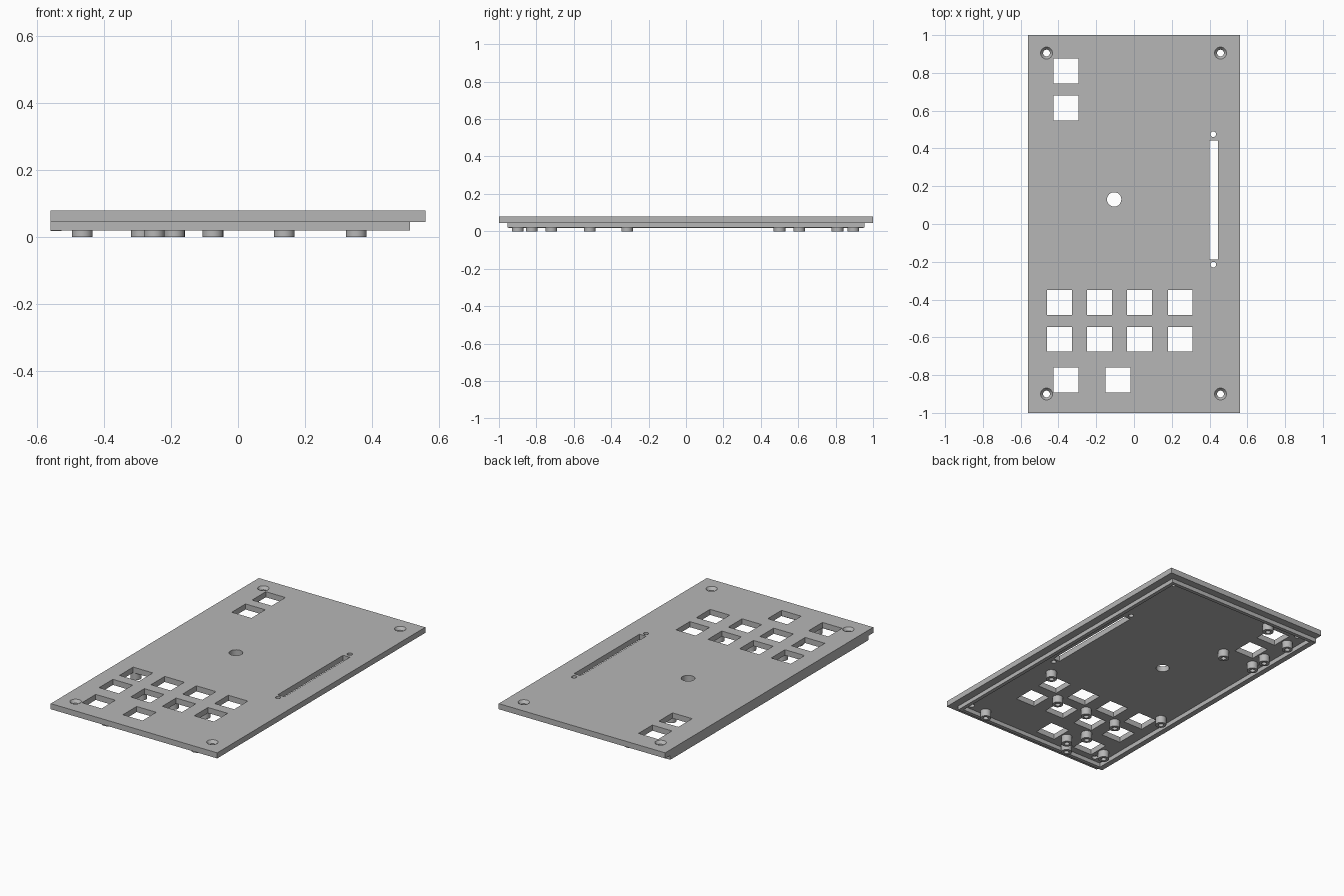
import bpy
import bmesh
from mathutils import Matrix

old = bpy.data.objects.get("Cube")
if old:
    bpy.data.objects.remove(old, do_unlink=True)

TOP, UNDER, RIM = 0.079, 0.045, 0.02

grey = bpy.data.materials.new("panel_grey")
grey.use_nodes = True
grey.diffuse_color = (0.47, 0.47, 0.47, 1)
grey.node_tree.nodes["Principled BSDF"].inputs["Base Color"].default_value = grey.diffuse_color


def add_box(bm, x0, x1, y0, y1, z0, z1):
    m = Matrix.Translation(((x0 + x1) / 2, (y0 + y1) / 2, (z0 + z1) / 2))
    m = m @ Matrix.Diagonal((x1 - x0, y1 - y0, z1 - z0, 1))
    return bmesh.ops.create_cube(bm, size=1, matrix=m)["verts"]


def add_cone(bm, x, y, z0, z1, r0, r1, sides=24):
    return bmesh.ops.create_cone(
        bm, cap_ends=True, segments=sides, radius1=r0, radius2=r1, depth=z1 - z0,
        matrix=Matrix.Translation((x, y, (z0 + z1) / 2)))["verts"]


def finish(bm, name):
    mesh = bpy.data.meshes.new(name)
    bm.to_mesh(mesh)
    bm.free()
    mesh.materials.append(grey)
    obj = bpy.data.objects.new(name, mesh)
    bpy.context.collection.objects.link(obj)
    return obj


def smooth(obj):
    bpy.ops.object.select_all(action="DESELECT")
    obj.select_set(True)
    bpy.context.view_layer.objects.active = obj
    bpy.ops.object.shade_smooth_by_angle()


def cut(target, cutter):
    cutter.hide_render = True
    mod = target.modifiers.new("cut", "BOOLEAN")
    mod.operation, mod.solver, mod.object = "DIFFERENCE", "EXACT", cutter
    bpy.context.view_layer.objects.active = target
    bpy.ops.object.modifier_apply(modifier=mod.name)
    bpy.data.objects.remove(cutter, do_unlink=True)


# Face plate
bm = bmesh.new()
add_box(bm, -0.56, 0.56, -1, 1, UNDER, TOP)
plate = finish(bm, "face_plate")

# Square button windows, slider slot and round through holes
LOW, HIGH = 0, 0.12
windows = [(-0.36, 0.81), (-0.36, 0.615), (-0.36, -0.825), (-0.085, -0.825)]
windows += [(x, y) for x in (-0.395, -0.183, 0.03, 0.245) for y in (-0.415, -0.61)]
screws = [(x, y) for x in (-0.463, 0.458) for y in (-0.9, 0.905)]
bm = bmesh.new()
for x, y in windows:
    add_box(bm, x - 0.066, x + 0.066, y - 0.066, y + 0.066, LOW, HIGH)
add_box(bm, 0.399, 0.444, -0.187, 0.441, LOW, HIGH)
holes = [(-0.105, 0.13, 0.038), (0.42, 0.475, 0.015), (0.42, -0.215, 0.015)]
holes += [(x, y, 0.018) for x, y in screws]
for x, y, r in holes:
    add_cone(bm, x, y, LOW, HIGH, r, r)
cut(plate, finish(bm, "opening_cutter"))

# Countersinks for the corner screws
bm = bmesh.new()
for x, y in screws:
    add_cone(bm, x, y, TOP - 0.02, TOP + 0.004, 0.016, 0.035)
cut(plate, finish(bm, "countersink_cutter"))
smooth(plate)

# Thin locating rim under the plate, flush with the left edge of the layout
EDGE = 0.955
walls = {
    "rim_front": (-0.56, 0.513, -EDGE, -EDGE + 0.022, RIM),
    "rim_back": (-0.56, 0.513, EDGE - 0.022, EDGE, RIM),
    "rim_slot_side": (0.49, 0.513, -EDGE, EDGE, RIM),
    "rim_button_side": (-0.56, -0.527, -EDGE + 0.005, EDGE - 0.005, RIM - 0.002),
}
for name, (x0, x1, y0, y1, z0) in walls.items():
    bm = bmesh.new()
    add_box(bm, x0, x1, y0, y1, z0, UNDER)
    finish(bm, name)

# Hollow mounting posts on the underside
posts = [(-0.25, 0.5), (-0.465, 0.5), (-0.465, 0.605), (-0.25, 0.895), (-0.465, 0.81),
         (0.353, -0.315), (-0.465, -0.315), (0.353, -0.9),
         (0.138, -0.515), (-0.075, -0.515), (-0.288, -0.515),
         (-0.19, -0.825), (-0.25, -0.9), (-0.25, -0.72), (-0.465, -0.825)]
for i, (x, y) in enumerate(posts):
    bm = bmesh.new()
    add_cone(bm, x, y, 0, UNDER, 0.031, 0.031)
    bm.normal_update()
    base = min(bm.faces, key=lambda f: f.calc_center_median().z)
    bmesh.ops.inset_individual(bm, faces=[base], thickness=0.016)
    bore = bmesh.ops.extrude_discrete_faces(bm, faces=[base])["faces"][0]
    bmesh.ops.translate(bm, verts=bore.verts, vec=(0, 0, 0.035))
    smooth(finish(bm, f"mounting_post_{i + 1}"))
